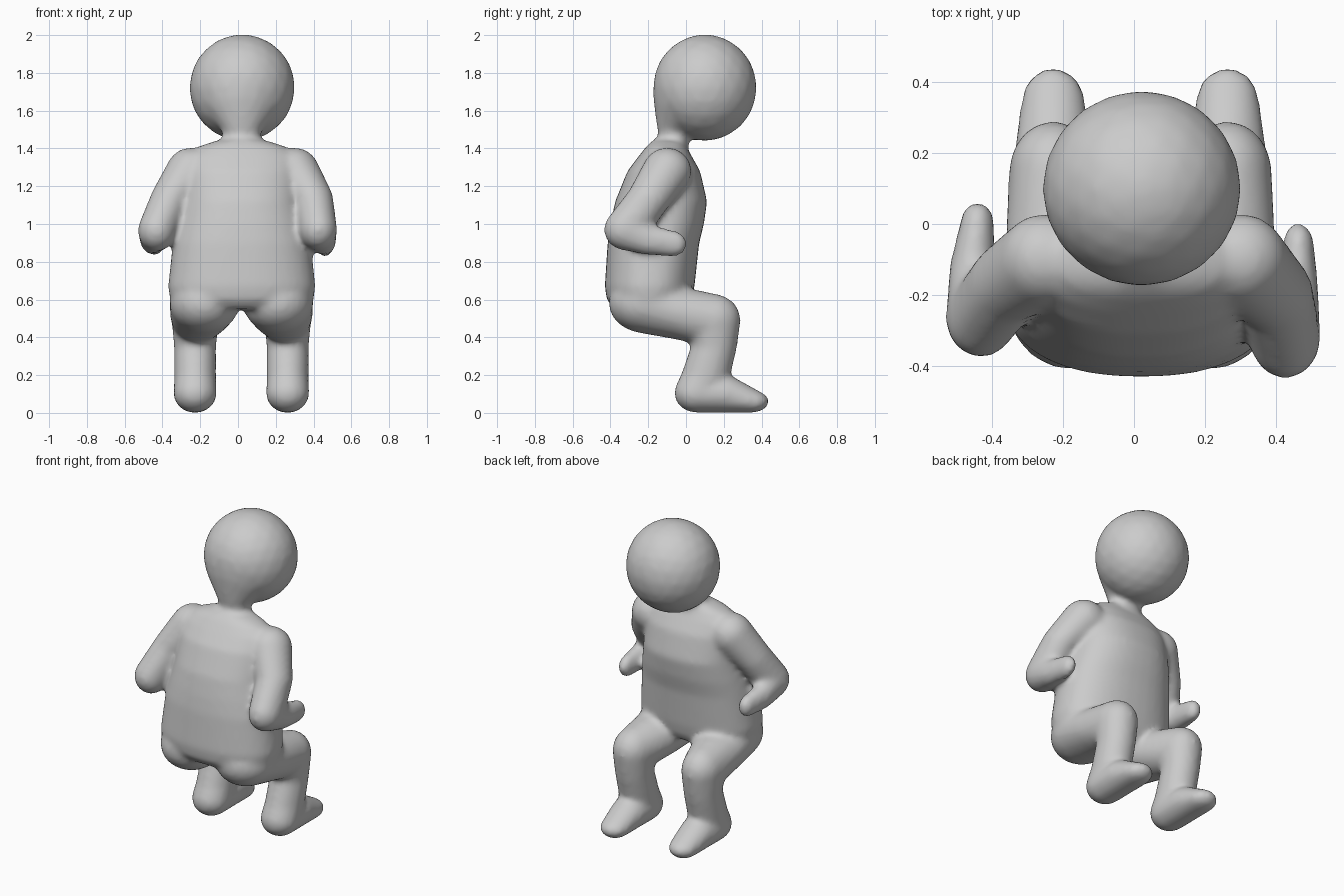
import bpy, bmesh, math
from mathutils import Vector

if "Cube" in bpy.data.objects:
    bpy.data.objects.remove(bpy.data.objects["Cube"])

body = bmesh.new()

# unit ball template used by every rounded section
tmp = bmesh.new()
bmesh.ops.create_icosphere(tmp, subdivisions=3, radius=1)
BALL = [v.co.copy() for v in tmp.verts]
tmp.free()


def hull(balls):
    """Add the convex skin around ellipsoids (x, y, z, rx, ry, rz)."""
    vs = [body.verts.new((b[0] + p.x * b[3], b[1] + p.y * b[4], b[2] + p.z * b[5]))
          for b in balls for p in BALL]
    bmesh.ops.convex_hull(body, input=vs)
    loose = [v for v in vs if v.is_valid and not v.link_faces]
    bmesh.ops.delete(body, geom=loose, context='VERTS')


def limb(balls):
    for a, b in zip(balls, balls[1:]):
        hull([a, b])


def loft(rings, cx, n=40, power=2.3):
    """Horizontal rounded sections: (z, y_back, y_front, half_width)."""
    loops = []
    for z, y0, y1, rx in rings:
        loop = []
        for i in range(n):
            a = 2 * math.pi * i / n
            c, s = math.cos(a), math.sin(a)
            loop.append(body.verts.new((
                cx + rx * math.copysign(abs(c) ** (2 / power), c),
                (y0 + y1) / 2 + (y1 - y0) / 2 * math.copysign(abs(s) ** (2 / power), s), z)))
        loops.append(loop)
    for a, b in zip(loops, loops[1:]):
        for i in range(n):
            j = (i + 1) % n
            body.faces.new((a[i], a[j], b[j], b[i]))
    body.faces.new(loops[0][::-1])
    body.faces.new(loops[-1])


# torso
loft([(0.55, -0.38, 0.00, 0.345), (0.60, -0.42, 0.03, 0.38), (0.67, -0.43, 0.045, 0.39),
      (0.90, -0.415, 0.07, 0.365), (1.00, -0.40, 0.095, 0.345), (1.12, -0.375, 0.112, 0.32),
      (1.28, -0.31, 0.075, 0.31), (1.36, -0.25, 0.03, 0.29), (1.41, -0.21, 0.0, 0.23),
      (1.44, -0.18, -0.01, 0.14)], 0.02)

# head, back of the head and neck
hull([(0.022, 0.10, 1.722, 0.28, 0.275, 0.283)])
limb([(0.02, 0.035, 1.68, 0.235, 0.21, 0.2), (0.02, -0.065, 1.52, 0.11, 0.09, 0.06),
      (0.02, -0.06, 1.46, 0.10, 0.08, 0.06), (0.02, -0.10, 1.38, 0.14, 0.11, 0.06)])

# legs and feet
for s in (-1, 1):
    def off(y, dx, z, rx, ry, rz):
        return (0.018 + s * dx, y, z, rx, ry, rz)
    limb([off(-0.21, 0.195, 0.58, 0.185, 0.20, 0.16), off(-0.05, 0.215, 0.53, 0.165, 0.14, 0.14),
          off(0.145, 0.245, 0.49, 0.125, 0.145, 0.14), off(0.15, 0.245, 0.35, 0.112, 0.12, 0.10),
          off(0.10, 0.245, 0.18, 0.112, 0.13, 0.10), off(0.055, 0.245, 0.105, 0.115, 0.118, 0.105),
          off(0.20, 0.245, 0.10, 0.11, 0.12, 0.10), off(0.345, 0.245, 0.06, 0.09, 0.095, 0.06)])

# arms
limb([(0.30, -0.10, 1.28, 0.13, 0.13, 0.125), (0.40, -0.20, 1.13, 0.105, 0.115, 0.10),
      (0.425, -0.32, 0.97, 0.10, 0.115, 0.11), (0.455, -0.20, 0.915, 0.065, 0.07, 0.08),
      (0.462, -0.06, 0.895, 0.045, 0.065, 0.068)])
limb([(-0.25, -0.10, 1.28, 0.13, 0.13, 0.125), (-0.36, -0.17, 1.13, 0.105, 0.115, 0.10),
      (-0.43, -0.265, 0.965, 0.10, 0.11, 0.11), (-0.455, -0.13, 0.92, 0.065, 0.07, 0.08),
      (-0.44, 0.0, 0.90, 0.048, 0.065, 0.068)])

# one continuous smooth skin
bmesh.ops.recalc_face_normals(body, faces=body.faces[:])
mesh = bpy.data.meshes.new("crouching_figure_body")
body.to_mesh(mesh)
body.free()
obj = bpy.data.objects.new("crouching_figure_body", mesh)
bpy.context.collection.objects.link(obj)
bpy.context.view_layer.objects.active = obj
obj.select_set(True)

remesh = obj.modifiers.new("blend_parts", 'REMESH')
remesh.mode = 'VOXEL'
remesh.voxel_size = 0.016
remesh.use_smooth_shade = True
smooth = obj.modifiers.new("soften_joins", 'SMOOTH')
smooth.factor = 0.5
smooth.iterations = 10
for m in ("blend_parts", "soften_joins"):
    bpy.ops.object.modifier_apply(modifier=m)
bpy.ops.object.shade_smooth()
